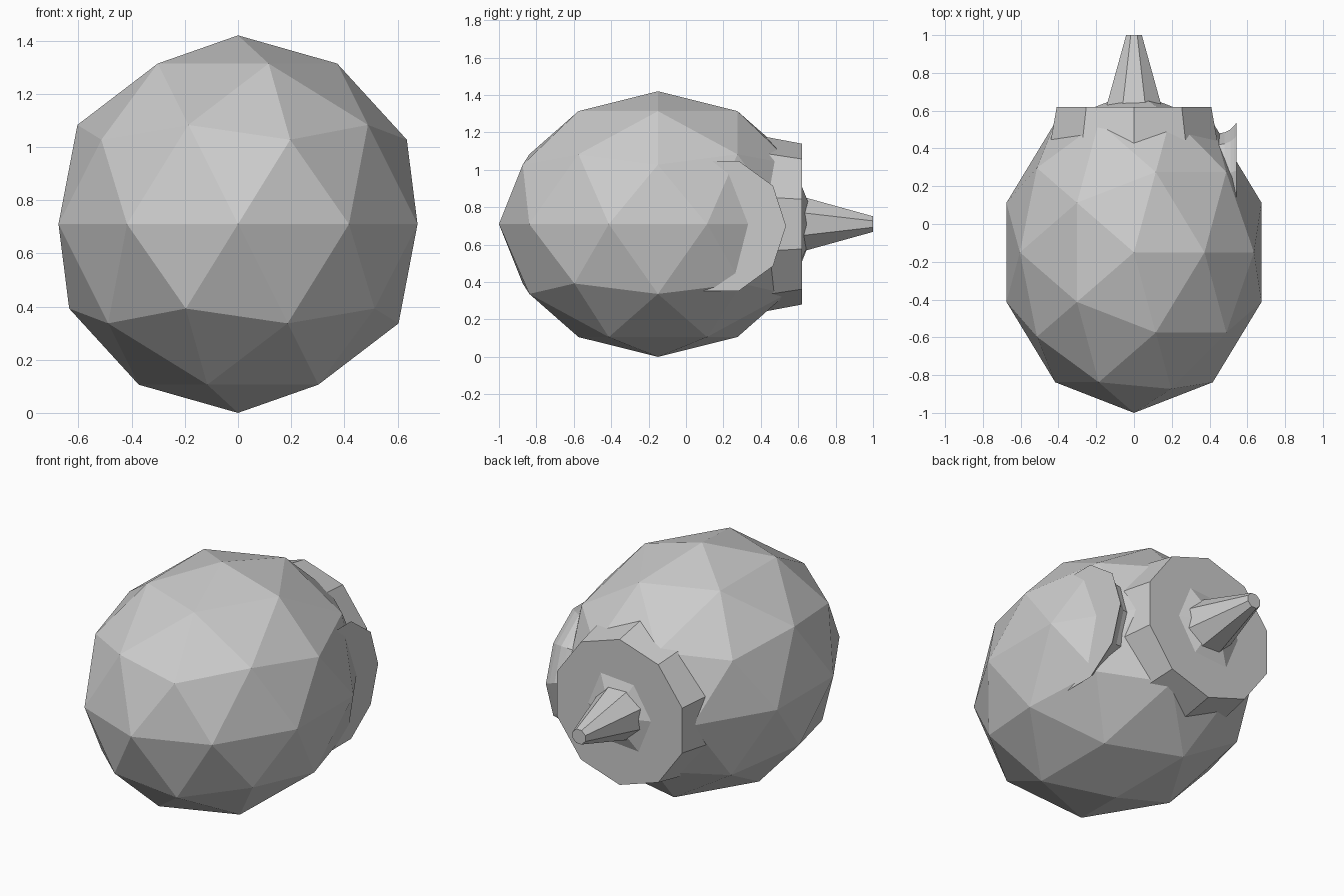
import bpy, bmesh, math
from mathutils import Vector

if "Cube" in bpy.data.objects:
    bpy.data.objects.remove(bpy.data.objects["Cube"])

grey = bpy.data.materials.new("plain grey")
grey.diffuse_color = (0.6, 0.6, 0.6, 1)
grey.use_nodes = True
grey.node_tree.nodes["Principled BSDF"].inputs["Base Color"].default_value = grey.diffuse_color


def finish(name, bm):
    bmesh.ops.recalc_face_normals(bm, faces=bm.faces)
    mesh = bpy.data.meshes.new(name)
    bm.to_mesh(mesh)
    bm.free()
    mesh.materials.append(grey)
    obj = bpy.data.objects.new(name, mesh)
    bpy.context.collection.objects.link(obj)
    return obj


def lathe(name, profile, sides, origin, axis, start=0.0):
    """Capped faceted lathe; profile holds (distance along axis, radius)."""
    axis = Vector(axis)
    up = Vector((0, 0, 1))
    side = axis.cross(up)
    bm = bmesh.new()
    rings = []
    for d, r in profile:
        ring = []
        for i in range(sides):
            a = start + math.tau * i / sides
            ring.append(bm.verts.new(Vector(origin) + axis * d
                                     + up * r * math.cos(a) + side * r * math.sin(a)))
        rings.append(ring)
    for lo, hi in zip(rings, rings[1:]):
        for i in range(sides):
            j = (i + 1) % sides
            bm.faces.new((lo[i], lo[j], hi[j], hi[i]))
    bm.faces.new(rings[0])
    bm.faces.new(rings[-1])
    return finish(name, bm)


# Faceted egg-shaped body
bm = bmesh.new()
bmesh.ops.create_icosphere(bm, subdivisions=2, radius=1)
bmesh.ops.scale(bm, vec=(0.71, 0.85, 0.71), verts=bm.verts)
bmesh.ops.translate(bm, vec=(0, -0.15, 0.71), verts=bm.verts)
finish("body", bm)

# Ten-sided collar at the back
lathe("rear_collar", [(0.3, 0.49), (0.62, 0.43)], 10, (0, 0, 0.71), (0, 1, 0))

# Blunt tapered spike through the collar
lathe("rear_spike", [(0.5, 0.195), (1.0, 0.045)], 8, (0, 0, 0.71), (0, 1, 0), math.pi / 8)

# Flared side disc, mostly sunk into the body
lathe("side_flange", [(0.40, 0.30), (0.48, 0.315), (0.51, 0.33), (0.53, 0.35), (0.542, 0.365)],
      10, (0, 0.17, 0.70), (1, 0, 0), math.pi / 10)
